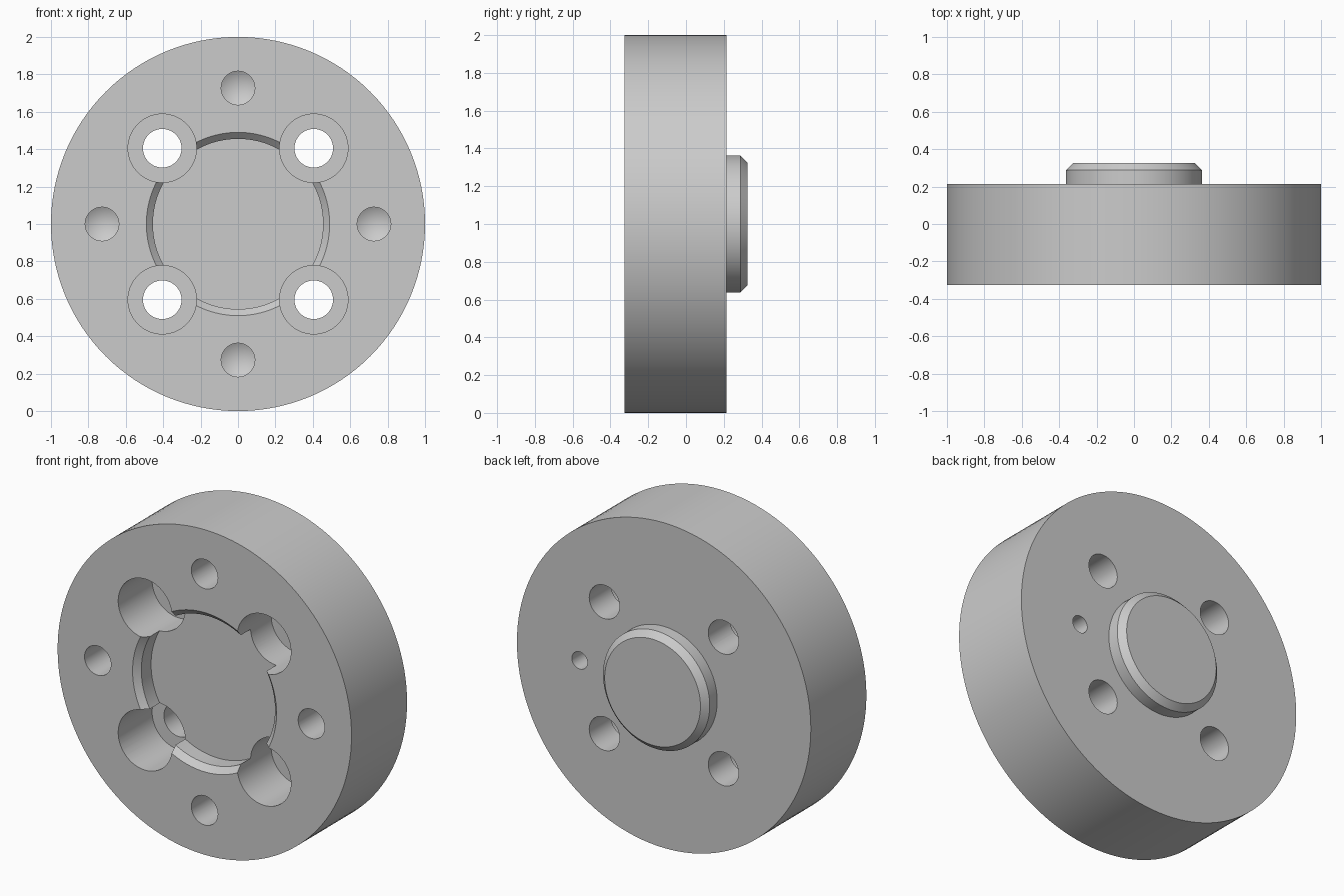
import bpy, bmesh
from math import sin, cos, tau

if "Cube" in bpy.data.objects:
    bpy.data.objects.remove(bpy.data.objects["Cube"])

FRONT, BACK = -0.325, 0.215


def lathe(name, profile, sides, cx=0.0, cz=1.0):
    """Revolve (radius, y) points around a line parallel to the y axis."""
    bm = bmesh.new()
    rings = []
    for r, y in profile:
        n = 1 if r == 0 else sides
        rings.append([bm.verts.new((cx + r * cos(tau * i / sides), y,
                                    cz + r * sin(tau * i / sides))) for i in range(n)])
    for a, b in zip(rings, rings[1:]):
        for i in range(sides):
            j = (i + 1) % sides
            if len(a) == 1:
                bm.faces.new((a[0], b[j], b[i]))
            elif len(b) == 1:
                bm.faces.new((a[i], a[j], b[0]))
            else:
                bm.faces.new((a[i], a[j], b[j], b[i]))
    bmesh.ops.recalc_face_normals(bm, faces=bm.faces)
    mesh = bpy.data.meshes.new(name)
    bm.to_mesh(mesh)
    bm.free()
    obj = bpy.data.objects.new(name, mesh)
    bpy.context.collection.objects.link(obj)
    return obj


# Disc with chamfered front recess and chamfered rear boss
disc = lathe("flange_disc", [
    (0, FRONT + 0.13), (0.455, FRONT + 0.13), (0.455, FRONT + 0.035), (0.49, FRONT),
    (1, FRONT), (1, BACK), (0.363, BACK), (0.363, 0.288), (0.326, 0.325), (0, 0.325)], 128)

cutters = []

# Four counterbored bolt holes
for sx in (-1, 1):
    for sz in (-1, 1):
        cutters.append(lathe("bolt_hole_cutter", [
            (0, -0.5), (0.183, -0.5), (0.183, FRONT + 0.33), (0.103, FRONT + 0.33),
            (0.103, 0.5), (0, 0.5)], 64, sx * 0.405, 1 + sz * 0.405))

# Four blind drilled holes with conical bottoms
for dx, dz in ((1, 0), (-1, 0), (0, 1), (0, -1)):
    cutters.append(lathe("drilled_hole_cutter", [
        (0, -0.5), (0.09, -0.5), (0.09, FRONT + 0.36), (0, FRONT + 0.412)],
        48, dx * 0.727, 1 + dz * 0.727))

# Blind locating pin hole in the rear face
cutters.append(lathe("pin_hole_cutter", [
    (0, BACK - 0.25), (0.053, BACK - 0.22), (0.053, 0.5), (0, 0.5)], 40, 0.573, 1))

# Cut the holes and remove the helpers
bpy.context.view_layer.objects.active = disc
disc.select_set(True)
for cutter in cutters:
    cutter.hide_render = True
    mod = disc.modifiers.new("hole", 'BOOLEAN')
    mod.operation = 'DIFFERENCE'
    mod.solver = 'EXACT'
    mod.object = cutter
    bpy.ops.object.modifier_apply(modifier=mod.name)
    bpy.data.objects.remove(cutter, do_unlink=True)

bpy.ops.object.shade_smooth_by_angle(angle=0.4)
